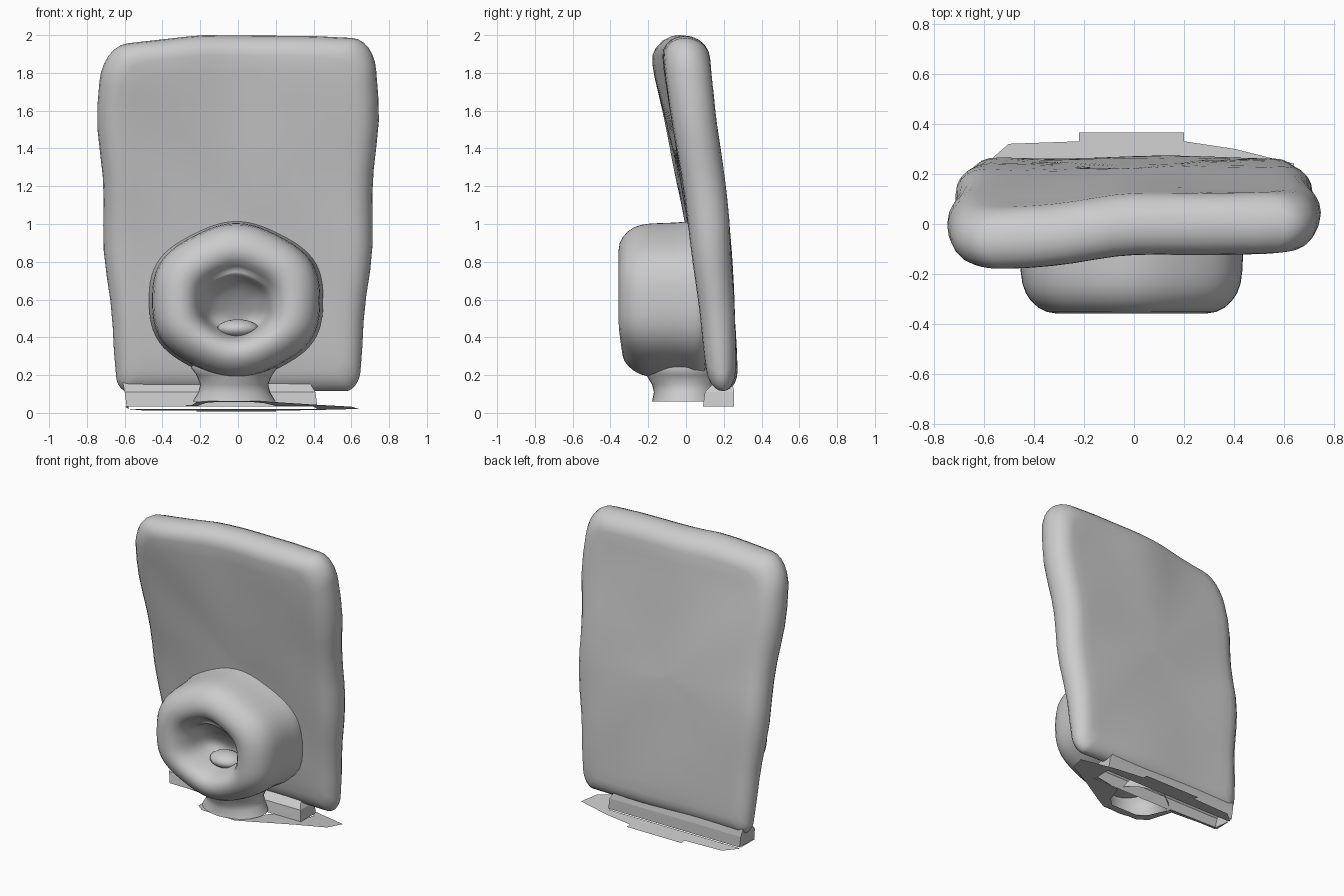
import bpy, bmesh, math

cube = bpy.data.objects.get("Cube")
if cube:
    bpy.data.objects.remove(cube, do_unlink=True)

grey = bpy.data.materials.new("stone grey")
grey.use_nodes = True
COLOUR = (0.6, 0.6, 0.6, 1)
grey.diffuse_color = COLOUR
grey.node_tree.nodes["Principled BSDF"].inputs["Base Color"].default_value = COLOUR


def finish(name, bm, subdivide=0, fix=True):
    if fix:
        bmesh.ops.recalc_face_normals(bm, faces=bm.faces)
    for f in bm.faces:
        f.smooth = True
    mesh = bpy.data.meshes.new(name)
    bm.to_mesh(mesh)
    bm.free()
    mesh.materials.append(grey)
    obj = bpy.data.objects.new(name, mesh)
    bpy.context.collection.objects.link(obj)
    if subdivide:
        mod = obj.modifiers.new("smooth", 'SUBSURF')
        mod.levels = mod.render_levels = subdivide
    return obj


def loft(name, rings, subdivide=0, open_start=False):
    """Skin a list of equal point rings and close the ends."""
    bm = bmesh.new()
    loops = [[bm.verts.new(p) for p in ring] for ring in rings]
    n = len(loops[0])
    for a, b in zip(loops, loops[1:]):
        for i in range(n):
            j = (i + 1) % n
            bm.faces.new((a[i], a[j], b[j], b[i]))
    if not open_start:
        bm.faces.new(loops[0])
    bm.faces.new(loops[-1])
    return finish(name, bm, subdivide)


def ramp(z, table):
    """Piecewise linear lookup."""
    for (z0, v0), (z1, v1) in zip(table, table[1:]):
        if z <= z1:
            t = max(0, (z - z0) / (z1 - z0))
            return v0 + (v1 - v0) * t
    return table[-1][1]


# Leaning slab: rounded outline swept through a rounded thickness
HALF_WIDTH = [(0.1, 0.625), (0.4, 0.665), (0.8, 0.7), (1.6, 0.74), (2, 0.735)]
CENTRE_Y = [(0.1, 0.2), (0.4, 0.175), (1, 0.12), (1.4, 0.065), (1.8, 0.012), (2, -0.005)]
HALF_DEPTH = [(0.1, 0.07), (0.4, 0.088), (1, 0.11), (2, 0.125)]
TOP_DROP = [(-0.75, 0.06), (-0.6, 0.045), (-0.2, 0), (0.4, 0.005), (0.7, 0.02)]
BOTTOM, TOP = 0.115, 2.0


def outline():
    pts = []
    corners = [(1, TOP, 0.17, 0), (-1, TOP, 0.2, 90), (-1, BOTTOM, 0.07, 180), (1, BOTTOM, 0.1, 270)]
    arcs = []
    for side, z, r, start in corners:
        cz = z - r if z == TOP else z + r
        arcs.append([(side * (1 - r) + r * math.cos(math.radians(start + d)),
                      cz + r * math.sin(math.radians(start + d))) for d in range(0, 91, 15)])
    for i, arc in enumerate(arcs):
        pts.extend(arc)
        p, q = arc[-1], arcs[(i + 1) % 4][0]
        for k in range(1, 12):
            t = k / 12
            pts.append((p[0] + (q[0] - p[0]) * t, p[1] + (q[1] - p[1]) * t))
    return pts


def slab_point(u, z, depth):
    x = u * ramp(z, HALF_WIDTH)
    twist = -0.062 * (z / 2) ** 2 / (1 + math.exp(12 * (x + 0.15)))
    ripple = 0.006 * math.sin(7 * x + 3 * z) * math.sin(6 * z + x)
    y = ramp(z, CENTRE_Y) + depth * ramp(z, HALF_DEPTH) + twist + ripple
    x += 0.008 * math.sin(9 * z) * u
    return (x, y, z - ramp(x, TOP_DROP) * max(0, z - 1))


base_outline = outline()
MID = (BOTTOM + TOP) / 2
layers = [(s, 0.11, -1) for s in (0.02, 0.25, 0.5, 0.75, 0.9)]
for d in range(-90, 91, 18):
    a = math.radians(d)
    layers.append((1, 0.11 * (1 - math.cos(a)), math.sin(a)))
layers += [(s, 0.11, 1) for s in (0.9, 0.75, 0.5, 0.25, 0.02)]
rings = []
for s, inset, depth in layers:
    ku, kz = s * (1 - inset / 0.7), s * (1 - inset / (MID - BOTTOM))
    rings.append([slab_point(u * ku, MID + (z - MID) * kz, depth) for u, z in base_outline])
loft("slab", rings)

# Ring shaped knob; the back wall of its hollow leans over towards the front
PROFILE = [(1.09, 0.16), (1.03, 0.04), (1.0, -0.05), (1.0, -0.2), (0.96, -0.28), (0.84, -0.34),
           (0.68, -0.365), (0.52, -0.34), (0.43, -0.26), (0.39, -0.16), (0.33, -0.06), (0.02, -0.05)]
rings = []
for f, y in PROFILE:
    ring = []
    for i in range(40):
        a = 2 * math.pi * i / 40
        g = f * (1 + 0.02 * math.cos(6 * a + math.pi))
        x = -0.01 + 0.455 * g * math.cos(a)
        z = 0.595 + 0.405 * g * math.sin(a) - 0.03 * (1 - min(1, f))
        shift = 0
        if f < 0.42:
            shift = -0.6 * (z - 0.5)
        elif y < -0.1:
            shift = 0.14 * max(0, 0.45 - z)
        ring.append((x, y + shift, z))
    rings.append(ring)
loft("ring_knob", rings, 1)

# Small lump on the floor of the hollow
bm = bmesh.new()
bmesh.ops.create_uvsphere(bm, u_segments=20, v_segments=12, radius=1)
for v in bm.verts:
    v.co = (v.co.x * 0.11, -0.13 + v.co.y * 0.09, 0.445 + v.co.z * 0.05)
finish("hollow_lump", bm)

# Hollow stem under the knob, widening upwards into it
rings = []
for z, rx, ry in [(0.06, 0.22, 0.18), (0.11, 0.19, 0.17), (0.15, 0.18, 0.18), (0.2, 0.2, 0.21),
                  (0.24, 0.23, 0.22), (0.29, 0.2, 0.2)]:
    rings.append([(-0.02 + rx * math.cos(k * math.pi / 16), ry * math.sin(k * math.pi / 16), z)
                  for k in range(32)])
loft("stem", rings, open_start=True)

# Low hollow foot joining the slab to the ground sheet
rings = []
for z, left, right, front, back in [(0.035, -0.59, 0.42, 0.09, 0.255), (0.11, -0.6, 0.41, 0.1, 0.255),
                                    (0.16, -0.61, 0.38, 0.15, 0.245)]:
    rings.append([(left, front, z), (right, front, z), (right, back, z), (left, back, z)])
foot = loft("foot", rings, open_start=True)
for p in foot.data.polygons:
    p.use_smooth = False

# Thin ragged ground sheet, sloping down to the back and open under the foot and stem
RIM = [((-0.6, 0.1), (-0.58, 0.11)), ((-0.25, 0.07), (-0.22, 0.1)), ((-0.22, -0.12), (-0.17, -0.08)),
       ((-0.16, -0.17), (-0.12, -0.12)), ((0.1, -0.18), (0.08, -0.12)), ((0.2, -0.12), (0.14, -0.06)),
       ((0.42, 0.02), (0.2, 0.08)), ((0.6, 0.12), (0.4, 0.12)), ((0.64, 0.24), (0.42, 0.24)),
       ((0.4, 0.3), (0.3, 0.24)), ((0.2, 0.33), (0.2, 0.24)), ((0.2, 0.365), (0.18, 0.24)),
       ((-0.22, 0.365), (-0.2, 0.24)), ((-0.22, 0.33), (-0.22, 0.24)), ((-0.5, 0.32), (-0.5, 0.24)),
       ((-0.58, 0.25), (-0.58, 0.24))]
bm = bmesh.new()
edges = [[bm.verts.new((x, y, 0.045 - 0.1 * y)) for x, y in pair] for pair in RIM]
for (a, b), (c, d) in zip(edges, edges[1:] + edges[:1]):
    bm.faces.new((a, c, d, b))
finish("ground_sheet", bm, fix=False)
